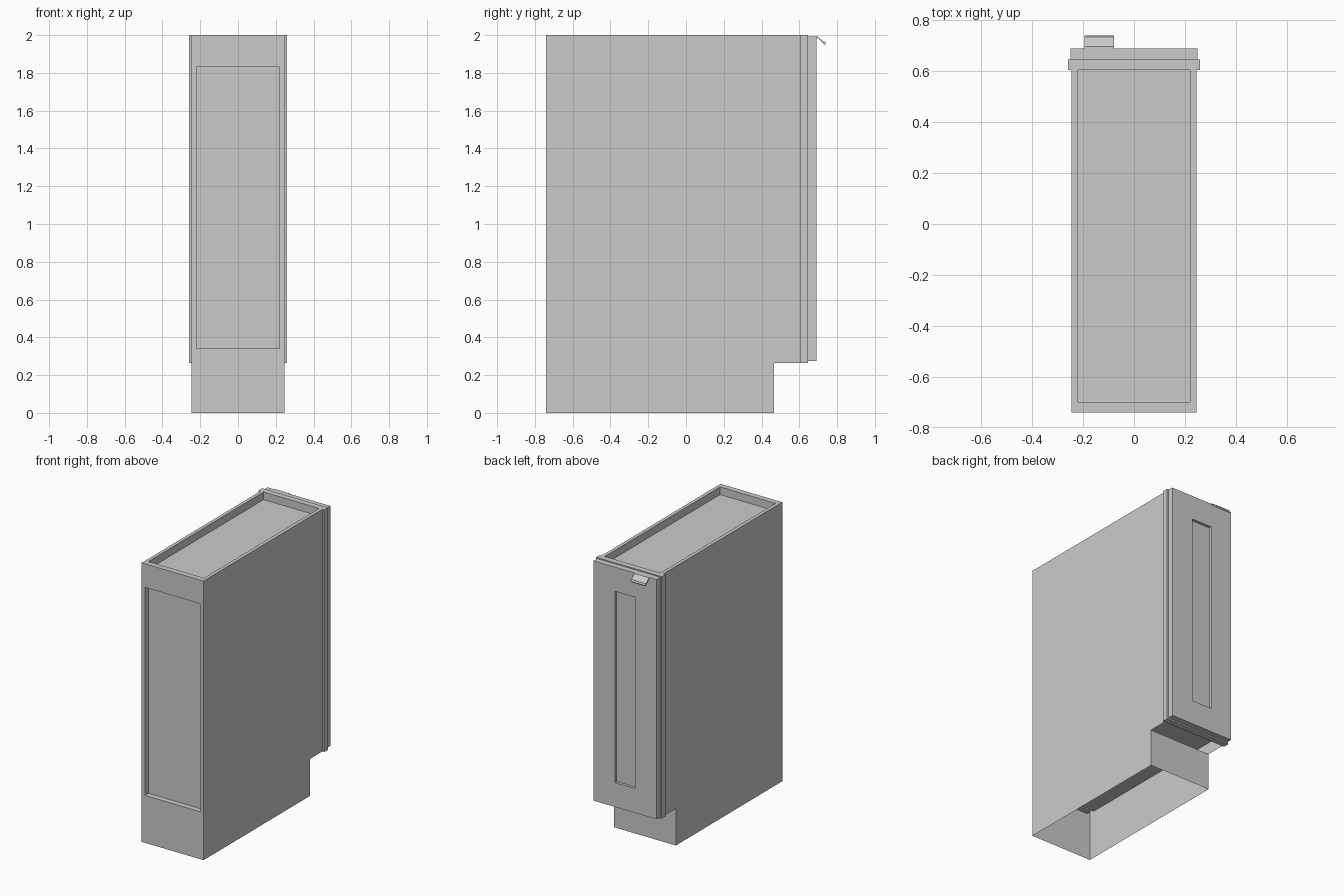
import bpy
import bmesh
from mathutils import Vector

cube = bpy.data.objects.get("Cube")
if cube:
    bpy.data.objects.remove(cube, do_unlink=True)

GREY = (0.6, 0.6, 0.6, 1)
paint = bpy.data.materials.new("light_grey")
paint.use_nodes = True
paint.diffuse_color = GREY
paint.node_tree.nodes["Principled BSDF"].inputs["Base Color"].default_value = GREY


def finish(name, bm, recalc=True):
    """Turn a bmesh into a named, painted object."""
    bmesh.ops.remove_doubles(bm, verts=bm.verts, dist=0.0005)
    if recalc:
        bmesh.ops.recalc_face_normals(bm, faces=bm.faces)
    mesh = bpy.data.meshes.new(name)
    bm.to_mesh(mesh)
    bm.free()
    mesh.materials.append(paint)
    obj = bpy.data.objects.new(name, mesh)
    bpy.context.collection.objects.link(obj)
    return obj


def face(bm, points):
    return bm.faces.new([bm.verts.new(p) for p in points])


def recessed(bm, outer, inner, push):
    """Flat border between two rectangles, with the inner one sunk by push."""
    outer, inner = [Vector(p) for p in outer], [Vector(p) for p in inner]
    sunk = [p + Vector(push) for p in inner]
    for a, b in ((outer, inner), (inner, sunk)):
        for i in range(4):
            j = (i + 1) % 4
            if (a[i] - b[i]).length > 0.001 or (a[j] - b[j]).length > 0.001:
                face(bm, (a[i], a[j], b[j], b[i]))
    face(bm, sunk)


def rect_xz(x, z0, z1, y):
    return [(-x, y, z0), (x, y, z0), (x, y, z1), (-x, y, z1)]


def rect_xy(x, y0, y1, z):
    return [(-x, y0, z), (x, y0, z), (x, y1, z), (-x, y1, z)]


def box(bm, x, y0, y1, z0, z1):
    low, high = rect_xy(x, y0, y1, z0), rect_xy(x, y0, y1, z1)
    face(bm, low[::-1])
    face(bm, high)
    for i in range(4):
        j = (i + 1) % 4
        face(bm, (low[i], low[j], high[j], high[i]))


# Main sizes
W, REAR, FRONT, KICK = 0.245, -0.74, 0.605, 0.465
TOE, TOP = 0.265, 2.0

# Side panels with the toe notch
outline = [(REAR, 0), (KICK, 0), (KICK, TOE), (FRONT, TOE), (FRONT, TOP), (REAR, TOP)]
for name, side in (("left_side", 1), ("right_side", -1)):
    bm = bmesh.new()
    pts = [(side * W, y, z) for y, z in outline]
    face(bm, pts if side > 0 else pts[::-1])
    finish(name, bm, False)

# Sunken top
bm = bmesh.new()
recessed(bm, rect_xy(W, REAR, FRONT, TOP), rect_xy(0.22, -0.70, FRONT, TOP), (0, 0, -0.055))
finish("top_panel", bm, False)

# Sunken rear panel
bm = bmesh.new()
recessed(bm, rect_xz(W, 0, TOP, REAR), rect_xz(0.22, 0.34, 1.83, REAR), (0, 0.04, 0))
finish("rear_panel", bm, False)

# Cabinet floor, facing down into the open base
bm = bmesh.new()
face(bm, rect_xy(W, -0.70, FRONT, 0.35)[::-1])
finish("floor_panel", bm, False)

# Toe kick board
bm = bmesh.new()
face(bm, rect_xz(W, 0, TOE, KICK)[::-1])
finish("toe_kick", bm, False)

# Face frame
bm = bmesh.new()
box(bm, 0.26, FRONT, 0.647, TOE, TOP)
finish("face_frame", bm)

# Door with a sunken centre panel
D, D0, D1, Z0, Z1 = 0.25, 0.647, 0.69, 0.275, 1.993
bm = bmesh.new()
box(bm, D, D0, D1, Z0, Z1)
bm.faces.ensure_lookup_table()
bmesh.ops.delete(bm, geom=[f for f in bm.faces if f.calc_center_median().y > D1 - 0.001],
                 context='FACES_ONLY')
recessed(bm, rect_xz(D, Z0, Z1, D1), rect_xz(0.08, 0.45, 1.82, D1), (0, -0.02, 0))
finish("door", bm)

# Pull tab: bent strip with a thicker lip
profile = [(0.685, 1.993), (0.697, 1.993), (0.722, 1.970), (0.736, 1.966), (0.741, 1.954),
           (0.735, 1.947), (0.722, 1.960), (0.716, 1.968), (0.694, 1.987), (0.685, 1.987)]
bm = bmesh.new()
strip = face(bm, [(-0.195, y, z) for y, z in profile])
new = bmesh.ops.extrude_face_region(bm, geom=[strip])["geom"]
bmesh.ops.translate(bm, vec=(0.117, 0, 0),
                    verts=[v for v in new if isinstance(v, bmesh.types.BMVert)])
finish("pull_tab", bm)
